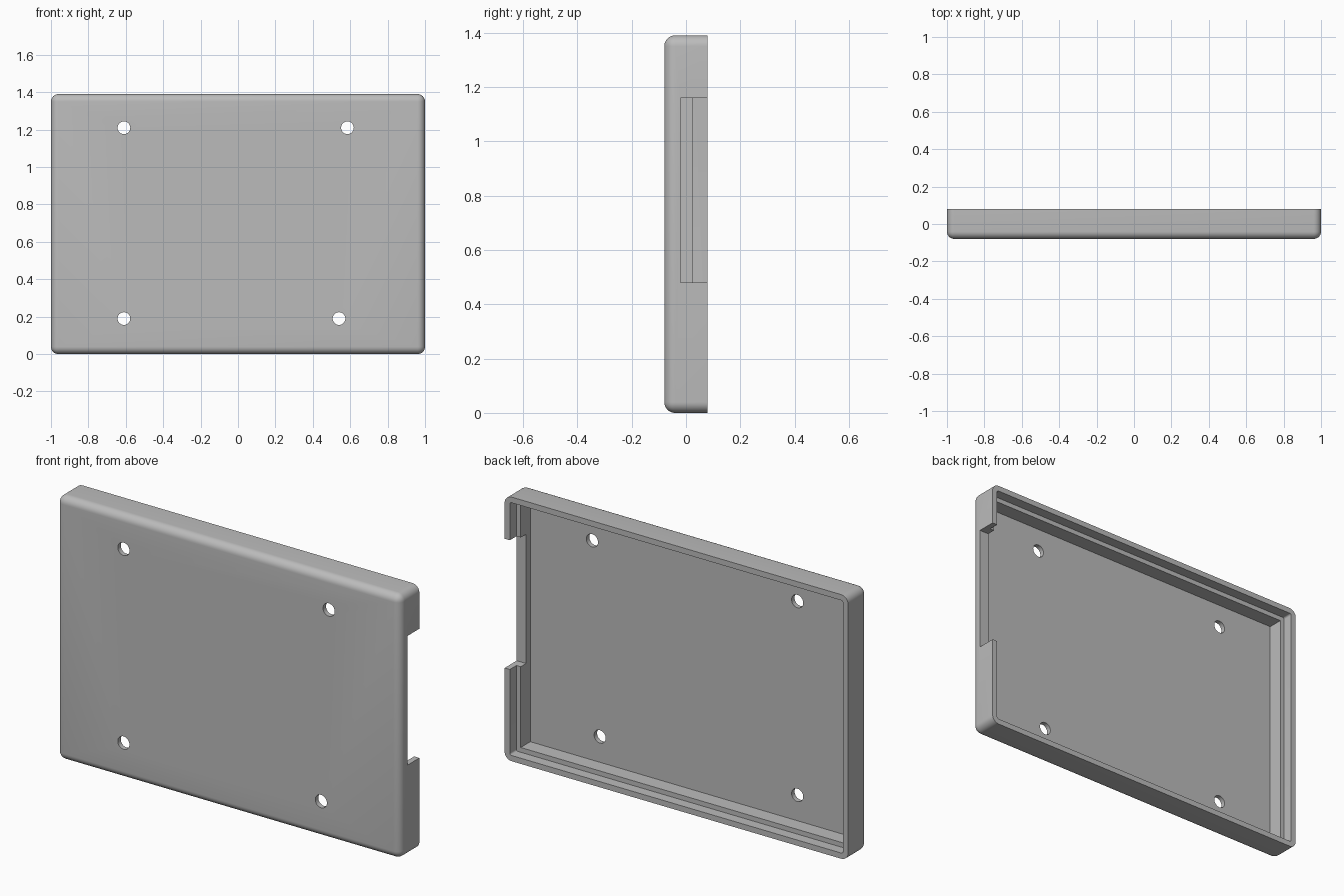
import bpy
import bmesh
from mathutils import Matrix, Vector

if "Cube" in bpy.data.objects:
    bpy.data.objects.remove(bpy.data.objects["Cube"], do_unlink=True)

HEIGHT = 1.39
BACK = 0.08
RADIUS = 0.04

grey = bpy.data.materials.new("plain grey")
grey.use_nodes = True
color = (0.5, 0.5, 0.5, 1)
grey.diffuse_color = color
grey.node_tree.nodes["Principled BSDF"].inputs["Base Color"].default_value = color


def finish(name, bm):
    mesh = bpy.data.meshes.new(name)
    bm.to_mesh(mesh)
    bm.free()
    mesh.materials.append(grey)
    obj = bpy.data.objects.new(name, mesh)
    bpy.context.collection.objects.link(obj)
    return obj


def box(name, low, high, radius=0, segments=8, round_front=False):
    """Box with optional rounding of the corners along y and the front rim."""
    low, high = Vector(low), Vector(high)
    bm = bmesh.new()
    bmesh.ops.create_cube(bm, size=1)
    bmesh.ops.scale(bm, vec=high - low, verts=bm.verts)
    bmesh.ops.translate(bm, vec=(low + high) / 2, verts=bm.verts)
    if radius:
        edges = []
        for e in bm.edges:
            a, b = (v.co.y for v in e.verts)
            along_y = abs(a - b) > 1e-4
            at_front = max(a, b) < low.y + 1e-4
            if along_y or (round_front and at_front):
                edges.append(e)
        bmesh.ops.bevel(bm, geom=edges, offset=radius, segments=segments,
                        profile=0.5, affect='EDGES')
    return finish(name, bm)


def cylinder(name, x, z, radius):
    bm = bmesh.new()
    bmesh.ops.create_cone(bm, cap_ends=True, segments=32, radius1=radius,
                          radius2=radius, depth=0.4,
                          matrix=Matrix.Rotation(1.5707963, 4, 'X'))
    bmesh.ops.translate(bm, vec=(x, 0, z), verts=bm.verts)
    return finish(name, bm)


def pocket(name, wall, floor, radius=0):
    """Cutter leaving a wall of the given thickness all round."""
    return box(name, (wall - 1, floor, wall),
               (1 - wall, BACK + 0.1, HEIGHT - wall), radius)


# Outer shell with rounded front rim
cover = box("cover_shell", (-1, -BACK, 0), (1, BACK, HEIGHT), RADIUS,
            round_front=True)

# Main pocket, stepped lip, cable notch and screw holes
cutters = [
    pocket("main_pocket_cutter", 0.055, -0.055),
    pocket("lip_cutter", 0.03, 0.025, 0.01),
    box("side_notch_cutter", (0.9, -0.02, 0.48), (1.1, 0.2, 1.16)),
]
for x, z in [(-0.61, 1.21), (0.585, 1.21), (-0.61, 0.19), (0.54, 0.19)]:
    cutters.append(cylinder("screw_hole_cutter", x, z, 0.034))

for cutter in cutters:
    mod = cover.modifiers.new(cutter.name, 'BOOLEAN')
    mod.operation = 'DIFFERENCE'
    mod.solver = 'EXACT'
    mod.object = cutter

# Bake the cuts and remove the cutters
bpy.context.view_layer.update()
graph = bpy.context.evaluated_depsgraph_get()
baked = bpy.data.meshes.new_from_object(cover.evaluated_get(graph))
cover.modifiers.clear()
cover.data = baked
baked.name = "cover_shell"
for cutter in cutters:
    bpy.data.objects.remove(cutter, do_unlink=True)

# Smooth curved faces, crisp edges
bpy.ops.object.select_all(action='DESELECT')
cover.select_set(True)
bpy.context.view_layer.objects.active = cover
bpy.ops.object.shade_smooth_by_angle(angle=0.52)
